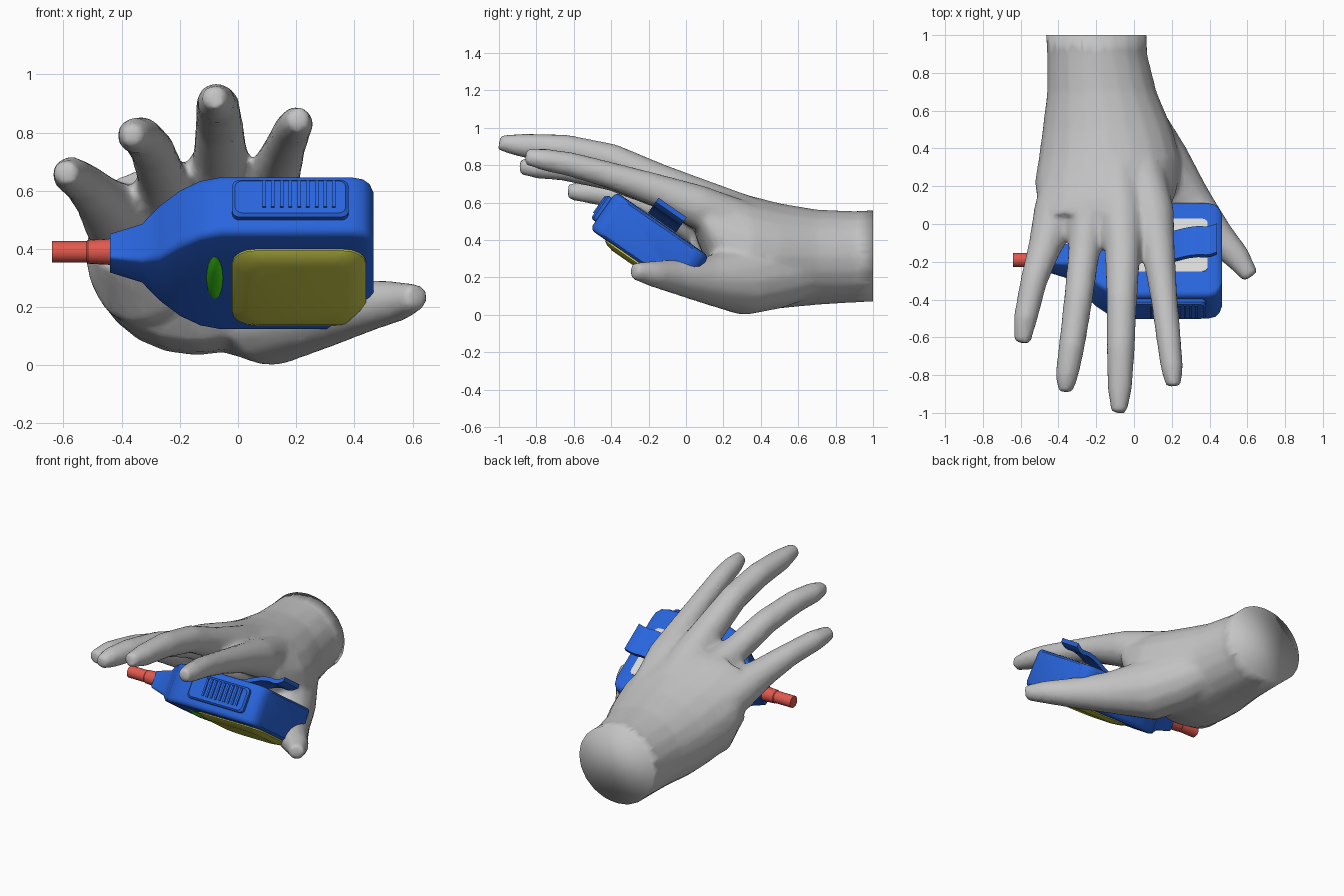
import bpy, bmesh, math
from mathutils import Vector, Matrix

if "Cube" in bpy.data.objects:
    bpy.data.objects.remove(bpy.data.objects["Cube"])


def material(name, rgb):
    m = bpy.data.materials.new(name)
    m.diffuse_color = (*rgb, 1)
    m.use_nodes = True
    m.node_tree.nodes["Principled BSDF"].inputs["Base Color"].default_value = m.diffuse_color
    return m


GREY = material("hand grey", (0.55, 0.55, 0.55))
BLUE = material("shell blue", (0.022, 0.13, 0.72))
RED = material("cable red", (0.75, 0.1, 0.075))
YELLOW = material("pad yellow", (0.62, 0.62, 0.07))
GREEN = material("button green", (0.05, 0.7, 0.01))
PALE = material("panel pale grey", (0.7, 0.7, 0.68))

# Tilted frame of the handheld device: u along x, v front to back, w up
TILT = Matrix.Translation((0, -0.195, 0.385)) @ Matrix.Rotation(math.radians(-34.8), 4, 'X')


def loft(bm, rings):
    rows = [[bm.verts.new(p) for p in ring] for ring in rings]
    n = len(rows[0])
    for a, b in zip(rows, rows[1:]):
        for i in range(n):
            j = (i + 1) % n
            bm.faces.new((a[i], a[j], b[j], b[i]))
    bm.faces.new(rows[0])
    bm.faces.new(rows[-1])


def finish(name, bm, mat, matrix=None, angle=35):
    bmesh.ops.recalc_face_normals(bm, faces=bm.faces[:])
    me = bpy.data.meshes.new(name)
    bm.to_mesh(me)
    bm.free()
    ob = bpy.data.objects.new(name, me)
    bpy.context.collection.objects.link(ob)
    me.materials.append(mat)
    if matrix:
        ob.matrix_world = matrix
    bpy.ops.object.select_all(action='DESELECT')
    ob.select_set(True)
    bpy.context.view_layer.objects.active = ob
    bpy.ops.object.shade_smooth_by_angle(angle=math.radians(angle))
    return ob


def lofted(name, rings, mat, matrix=TILT, angle=35):
    bm = bmesh.new()
    loft(bm, rings)
    return finish(name, bm, mat, matrix, angle)


def rounded(a, b, r, steps=4):
    """2D rounded rectangle with half sizes a, b."""
    r = min(r, a * 0.95, b * 0.95)
    pts = []
    for k, (sx, sy) in enumerate(((1, 1), (-1, 1), (-1, -1), (1, -1))):
        for i in range(steps + 1):
            t = math.pi / 2 * (k + i / steps)
            pts.append((sx * (a - r) + r * math.cos(t), sy * (b - r) + r * math.sin(t)))
    return pts


def tube_rings(path, n=14):
    pts = [Vector(p[:3]) for p in path]
    rings = []
    for i, c in enumerate(pts):
        d = (pts[min(i + 1, len(pts) - 1)] - pts[max(i - 1, 0)]).normalized()
        s = d.cross(Vector((0, 0, 1))).normalized()
        t = s.cross(d)
        rings.append([c + path[i][3] * (math.cos(k * math.tau / n) * s + math.sin(k * math.tau / n) * t)
                      for k in range(n)])
    return rings


# Hand: forearm and palm loft fused with finger, thumb and heel tubes
bm = bmesh.new()
arm = [(1.1, -0.205, 0.32, 0.27, 0.245), (0.9, -0.195, 0.31, 0.265, 0.245), (0.7, -0.17, 0.308, 0.29, 0.255),
       (0.5, -0.14, 0.315, 0.345, 0.282), (0.35, -0.13, 0.34, 0.375, 0.295), (0.22, -0.145, 0.375, 0.382, 0.295),
       (0.13, -0.15, 0.46, 0.365, 0.235), (0.05, -0.16, 0.56, 0.32, 0.14)]
loft(bm, [[(cx + rx * math.cos(k * math.tau / 20), y, cz + rz * math.sin(k * math.tau / 20))
           for k in range(20)] for y, cx, cz, rx, rz in arm])
digits = [
    # index
    [(0.03, 0.3, 0.48, 0.13), (0.1, 0.05, 0.585, 0.115), (0.13, -0.15, 0.665, 0.088), (0.16, -0.4, 0.745, 0.072),
     (0.185, -0.62, 0.805, 0.066), (0.2, -0.76, 0.83, 0.06), (0.21, -0.86, 0.845, 0.042)],
    # middle
    [(-0.1, 0.3, 0.505, 0.14), (-0.07, 0.05, 0.615, 0.122), (-0.06, -0.15, 0.717, 0.095), (-0.065, -0.4, 0.835, 0.082),
     (-0.07, -0.65, 0.89, 0.076), (-0.075, -0.87, 0.905, 0.066), (-0.08, -1.0, 0.92, 0.042)],
    # ring
    [(-0.22, 0.3, 0.48, 0.13), (-0.24, 0.05, 0.58, 0.115), (-0.265, -0.15, 0.655, 0.084), (-0.295, -0.4, 0.74, 0.077),
     (-0.33, -0.65, 0.785, 0.07), (-0.355, -0.8, 0.79, 0.062), (-0.365, -0.89, 0.79, 0.04)],
    # little
    [(-0.33, 0.3, 0.42, 0.14), (-0.41, 0.05, 0.5, 0.125), (-0.475, -0.13, 0.57, 0.088), (-0.53, -0.3, 0.625, 0.072),
     (-0.575, -0.5, 0.655, 0.064), (-0.592, -0.63, 0.66, 0.044)],
    # thumb
    [(-0.05, 0.65, 0.24, 0.15), (0.02, 0.48, 0.21, 0.18), (0.12, 0.3, 0.185, 0.19), (0.30, 0.1, 0.185, 0.125),
     (0.445, -0.07, 0.205, 0.09), (0.55, -0.18, 0.22, 0.07), (0.618, -0.28, 0.235, 0.046)],
    # heel on the little finger side
    [(-0.27, 0.45, 0.29, 0.19), (-0.33, 0.21, 0.31, 0.175), (-0.385, 0.09, 0.42, 0.12)],
]
for path in digits:
    loft(bm, tube_rings(path))
source = finish("hand_source", bm, GREY)
m = source.modifiers.new("fuse", 'REMESH')
m.mode, m.voxel_size = 'VOXEL', 0.017
m = source.modifiers.new("soften", 'SMOOTH')
m.factor, m.iterations = 0.5, 8
m = source.modifiers.new("simplify", 'DECIMATE')
m.ratio = 0.25
deps = bpy.context.evaluated_depsgraph_get()
fused = bpy.data.meshes.new_from_object(source.evaluated_get(deps))
bm = bmesh.new()
bm.from_mesh(fused)
bpy.data.objects.remove(source)
bmesh.ops.bisect_plane(bm, geom=bm.verts[:] + bm.edges[:] + bm.faces[:], plane_co=(0, 1, 0),
                       plane_no=(0, 1, 0), clear_outer=True)
bmesh.ops.holes_fill(bm, edges=[e for e in bm.edges if e.is_boundary], sides=0)
finish("hand", bm, GREY, angle=180)

# Device shell: rounded sections along u, flaring out from the cable neck
sections = [(-0.44, 0.05, 0.052, 0.012), (-0.33, 0.075, 0.08, 0.02), (-0.27, 0.14, 0.112, 0.025),
            (-0.2, 0.225, 0.12, 0.03), (-0.13, 0.28, 0.122, 0.03), (-0.06, 0.303, 0.122, 0.03),
            (0.39, 0.303, 0.122, 0.03), (0.43, 0.293, 0.12, 0.03), (0.452, 0.27, 0.117, 0.03),
            (0.465, 0.235, 0.105, 0.025)]
lofted("device_shell", [[(u, p, q) for p, q in rounded(a, b, r)] for u, a, b, r in sections], BLUE)

# Yellow grip pad on the underside
lofted("grip_pad", [[(0.21 + p, 0.025 + q, w) for p, q in rounded(0.23 - i, 0.225 - i, 0.08)]
                    for w, i in ((-0.1, 0), (-0.128, 0), (-0.14, 0.02), (-0.149, 0.06))], YELLOW)

# Green oval button on the underside
lofted("oval_button", [[(-0.08 + s * 0.028 * math.cos(t * math.tau / 24),
                         -0.03 + s * 0.125 * math.sin(t * math.tau / 24), w) for t in range(24)]
                       for w, s in ((-0.1, 1), (-0.125, 1), (-0.133, 0.75), (-0.137, 0.4))], GREEN)

# Pale panel on the upper side
lofted("upper_panel", [[(0.17 + p, 0.015 + q, w) for p, q in rounded(0.22, 0.17, 0.03)]
                       for w in (0.118, 0.126)], PALE)

# Long side button with raised ribs
lofted("side_button", [[(0.18 + p, v, 0.005 + q) for p, q in rounded(0.2 - i, 0.077 - i, 0.025)]
                       for v, i in ((-0.27, 0), (-0.322, 0), (-0.332, 0.01))], BLUE)
bm = bmesh.new()
for k in range(9):
    bmesh.ops.create_cube(bm, size=1, matrix=Matrix.Translation((0.09 + k * 0.03, -0.333, 0.015))
                          @ Matrix.Diagonal((0.012, 0.014, 0.11, 1)))
finish("button_ribs", bm, BLUE, TILT)

# Springy clip over the upper side
line = [(0.14, 0.12), (0.19, 0.135), (0.24, 0.158), (0.29, 0.178), (0.34, 0.188), (0.38, 0.184),
        (0.41, 0.192), (0.44, 0.212)]
profile = [(u, w + 0.013) for u, w in line] + [(u, w - 0.013) for u, w in reversed(line)]
lofted("clip", [[(u, v, w) for u, w in profile] for v in (-0.098, 0.085)], BLUE)

# Red cable with its thicker sleeve
lofted("cable", [[(x, -0.19 + r * math.cos(k * math.tau / 20), 0.39 + r * math.sin(k * math.tau / 20))
                  for k in range(20)]
                 for x, r in ((-0.64, 0.037), (-0.52, 0.037), (-0.515, 0.041), (-0.42, 0.046))], RED, None)
